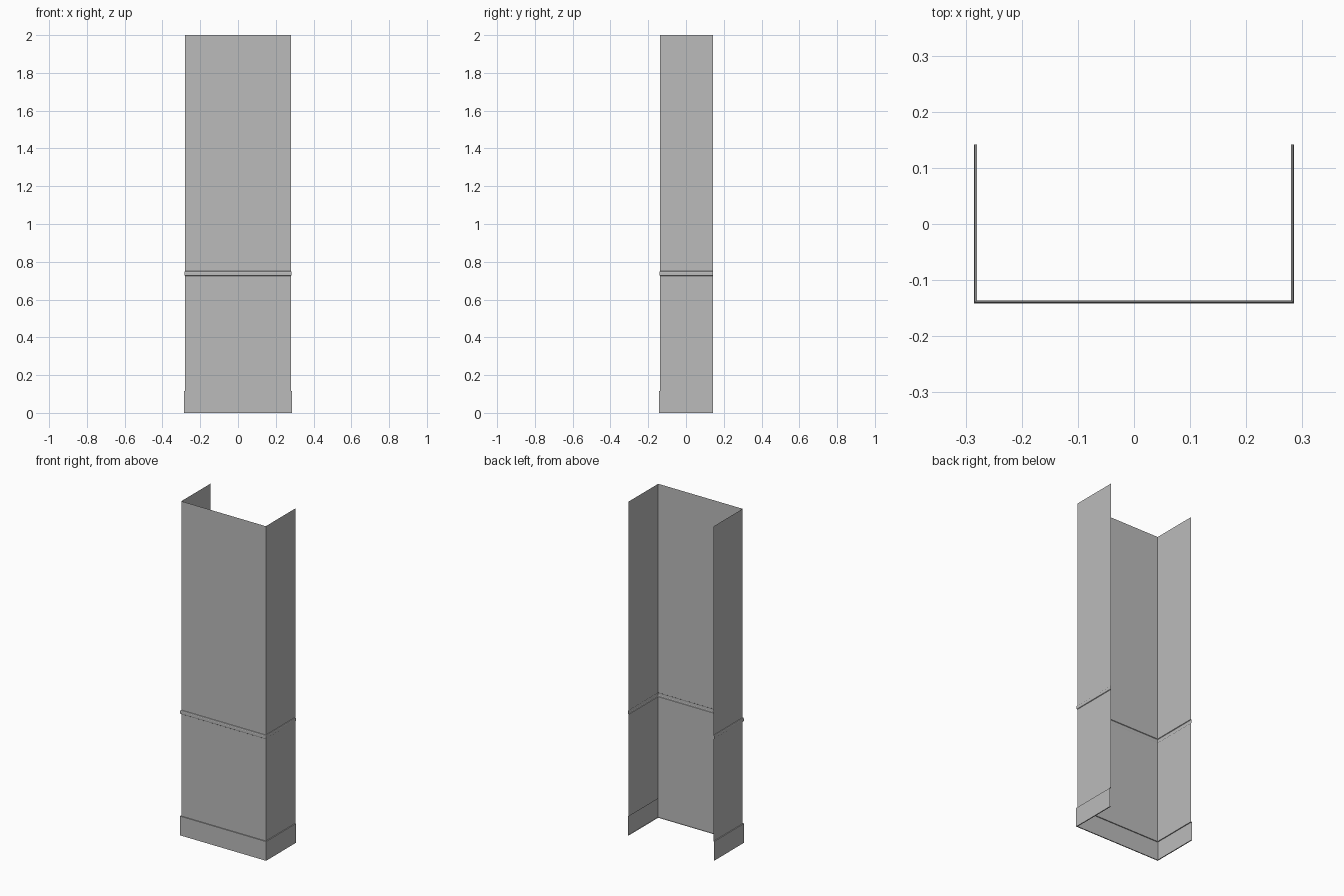
import bpy
import bmesh

cube = bpy.data.objects.get("Cube")
if cube:
    bpy.data.objects.remove(cube, do_unlink=True)

grey = bpy.data.materials.new("plain_grey")
grey.use_nodes = True
colour = (0.5, 0.5, 0.5, 1)
grey.diffuse_color = colour
grey.node_tree.nodes["Principled BSDF"].inputs["Base Color"].default_value = colour

HALF_WIDTH, FRONT, BACK = 0.28, -0.1365, 0.142


def u_sheet(name, profile):
    """Sweep a (outward offset, height) profile along the three-sided plan."""
    bm = bmesh.new()
    rows = []
    for out, z in profile:
        x, y = HALF_WIDTH + out, FRONT - out
        plan = [(-x, BACK), (-x, y), (x, y), (x, BACK)]
        rows.append([bm.verts.new((px, py, z)) for px, py in plan])
    for low, high in zip(rows, rows[1:]):
        for i in range(3):
            bm.faces.new((low[i], low[i + 1], high[i + 1], high[i]))
    mesh = bpy.data.meshes.new(name)
    bm.to_mesh(mesh)
    bm.free()
    mesh.materials.append(grey)
    obj = bpy.data.objects.new(name, mesh)
    bpy.context.collection.objects.link(obj)


# Baseboard with a thin foot return and a top ledge
u_sheet("baseboard", [(0, 0), (0.0055, 0), (0.0055, 0.115), (0, 0.115)])
# Wall panel below the rail
u_sheet("lower_panel", [(0, 0.115), (0, 0.725)])
# Slim rail with chamfered edges
u_sheet("rail", [(0, 0.725), (0.003, 0.727), (0.0045, 0.731),
                 (0.0045, 0.744), (0.003, 0.748), (0, 0.75)])
# Tall wall panel above the rail
u_sheet("upper_panel", [(0, 0.75), (0, 2)])
